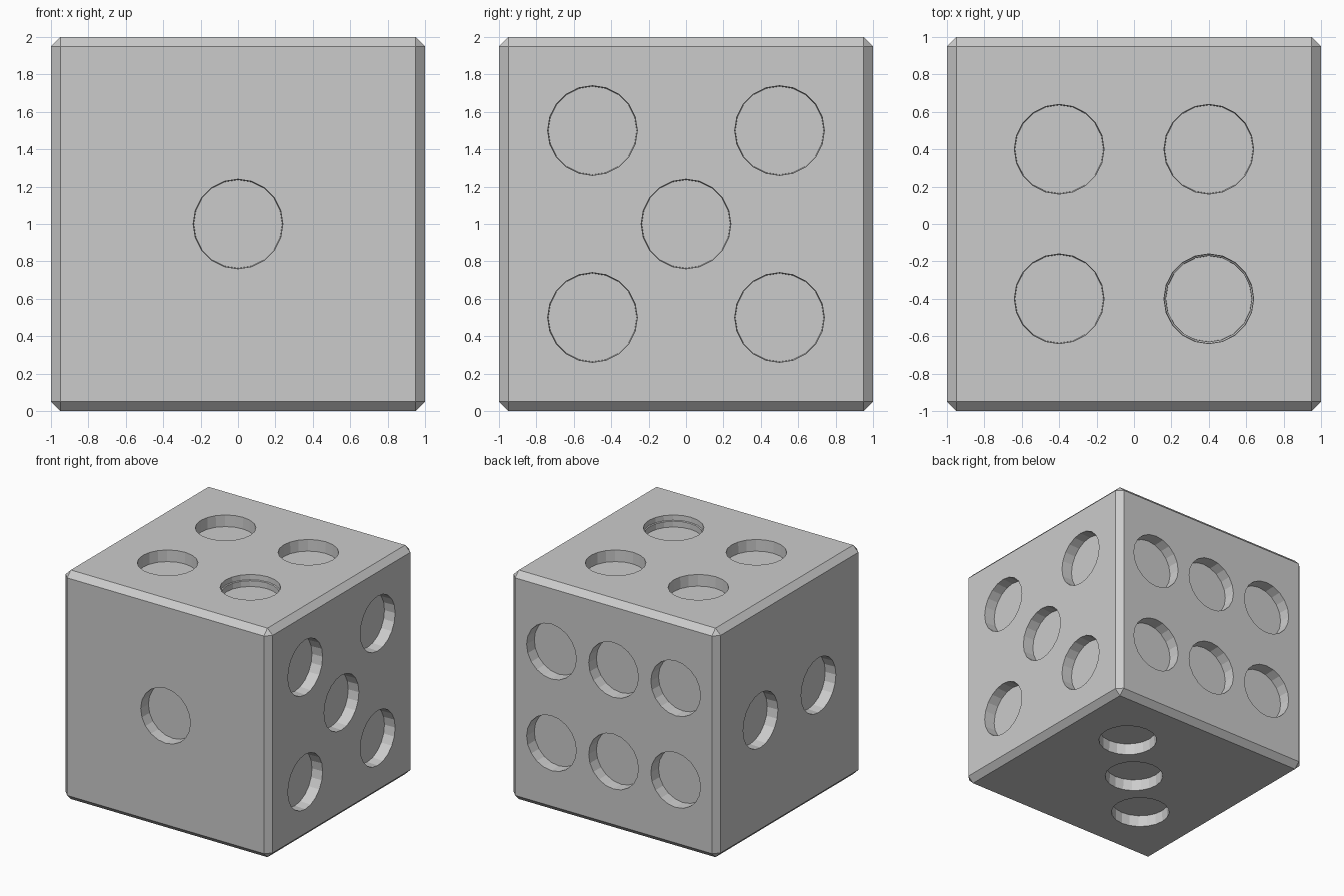
import bpy, bmesh
from mathutils import Vector, Matrix

if "Cube" in bpy.data.objects:
    bpy.data.objects.remove(bpy.data.objects["Cube"])

DEPTH, R = 0.1, 0.24

# die body: cube with a single flat chamfer
bpy.ops.mesh.primitive_cube_add(size=2, location=(0, 0, 1))
die = bpy.context.object
die.name = "die_body"
bev = die.modifiers.new("chamfer", 'BEVEL')
bev.width, bev.segments = 0.05, 1

# pip layout per face: normal, up axis, positions in (right, up)
def square(a, b):
    return [(i * a, j * b) for i in (-1, 1) for j in (-1, 1)]

Z = (0, 0, 1)
Y = (0, 1, 0)
faces = [
    ((0, -1, 0), Z, [(0, 0)]),
    ((-1, 0, 0), Z, [(-0.4, 0), (0.4, 0)]),
    ((0, 0, -1), Y, [(-0.424, 0.424), (0, 0), (0.424, -0.424)]),
    ((0, 0, 1), Y, square(0.4, 0.4)),
    ((1, 0, 0), Z, square(0.5, 0.5) + [(0, 0)]),
    ((0, 1, 0), Z, square(0.6, 0.4) + [(0, -0.4), (0, 0.4)]),
]

# each pip cutter is a shallow 20-sided plug, slightly tapered inward
bm = bmesh.new()
def plug(profile, mat):
    rings = []
    for r, h in profile:
        c = bmesh.ops.create_circle(bm, segments=20, radius=r,
                                    matrix=mat @ Matrix.Translation((0, 0, h)))
        rings.append(c["verts"])
    for a, b in zip(rings, rings[1:]):
        for i in range(20):
            j = (i + 1) % 20
            bm.faces.new((a[i], a[j], b[j], b[i]))
    bm.faces.new(rings[0])
    bm.faces.new(rings[-1])

for n, up, pips in faces:
    n, up = Vector(n), Vector(up)
    right = up.cross(n)
    rot = Matrix((right, up, n)).transposed().to_4x4()
    for u, v in pips:
        mat = Matrix.Translation(Vector((0, 0, 1)) + n + right * u + up * v) @ rot
        profile = [(R - 0.004, -DEPTH), (R, 0), (R, 0.05)]
        if n.z > 0 and u > 0 and v < 0:  # this pip has a small inner ledge
            profile = [(0.229, -DEPTH), (0.23, -0.05), (R - 0.002, -0.045), (R, 0), (R, 0.05)]
        plug(profile, mat)
bmesh.ops.recalc_face_normals(bm, faces=bm.faces)
mesh = bpy.data.meshes.new("pip_cutters")
bm.to_mesh(mesh)
bm.free()
cutter = bpy.data.objects.new("pip_cutters", mesh)
bpy.context.collection.objects.link(cutter)
cutter.hide_render = True
cutter.display_type = 'WIRE'

# carve the pips, then drop the helper
cut = die.modifiers.new("pips", 'BOOLEAN')
cut.operation, cut.solver, cut.object = 'DIFFERENCE', 'EXACT', cutter
bpy.context.view_layer.objects.active = die
for m in ("chamfer", "pips"):
    bpy.ops.object.modifier_apply(modifier=m)
bpy.data.objects.remove(cutter)
